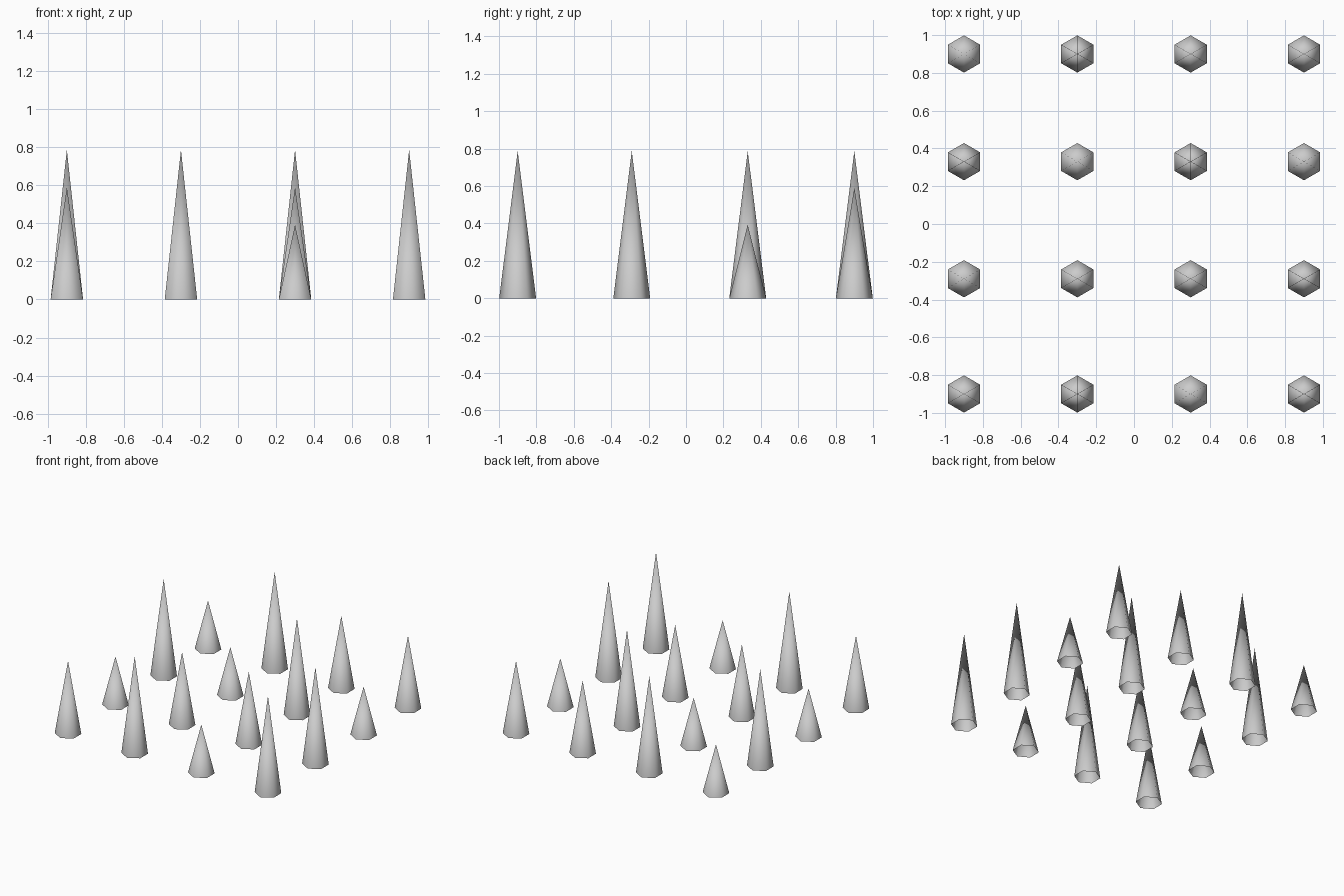
import bpy

if "Cube" in bpy.data.objects:
    bpy.data.objects.remove(bpy.data.objects["Cube"])

XS = (-0.90, -0.30, 0.30, 0.90)
YS = (-0.90, -0.29, 0.33, 0.90)
SHORT, MID, TALL = 0.393, 0.59, 0.787
RADIUS = 0.0985

# spike heights, one row per y position (front row first), left to right
HEIGHTS = (
    (MID, TALL, SHORT, TALL),
    (SHORT, MID, MID, TALL),
    (TALL, SHORT, TALL, SHORT),
    (SHORT, TALL, MID, MID),
)


def spike(name, x, y, h):
    # open-bottomed six-sided cone with corners towards +y and -y
    bpy.ops.mesh.primitive_cone_add(vertices=6, radius1=RADIUS, radius2=0, depth=h,
                                    end_fill_type='NOTHING', location=(x, y, h / 2))
    ob = bpy.context.object
    ob.name = name
    bpy.ops.object.shade_smooth()


# grid of spikes
for r, (y, row) in enumerate(zip(YS, HEIGHTS)):
    for c, (x, h) in enumerate(zip(XS, row)):
        spike(f"spike_row{r + 1}_col{c + 1}", x, y, h)
